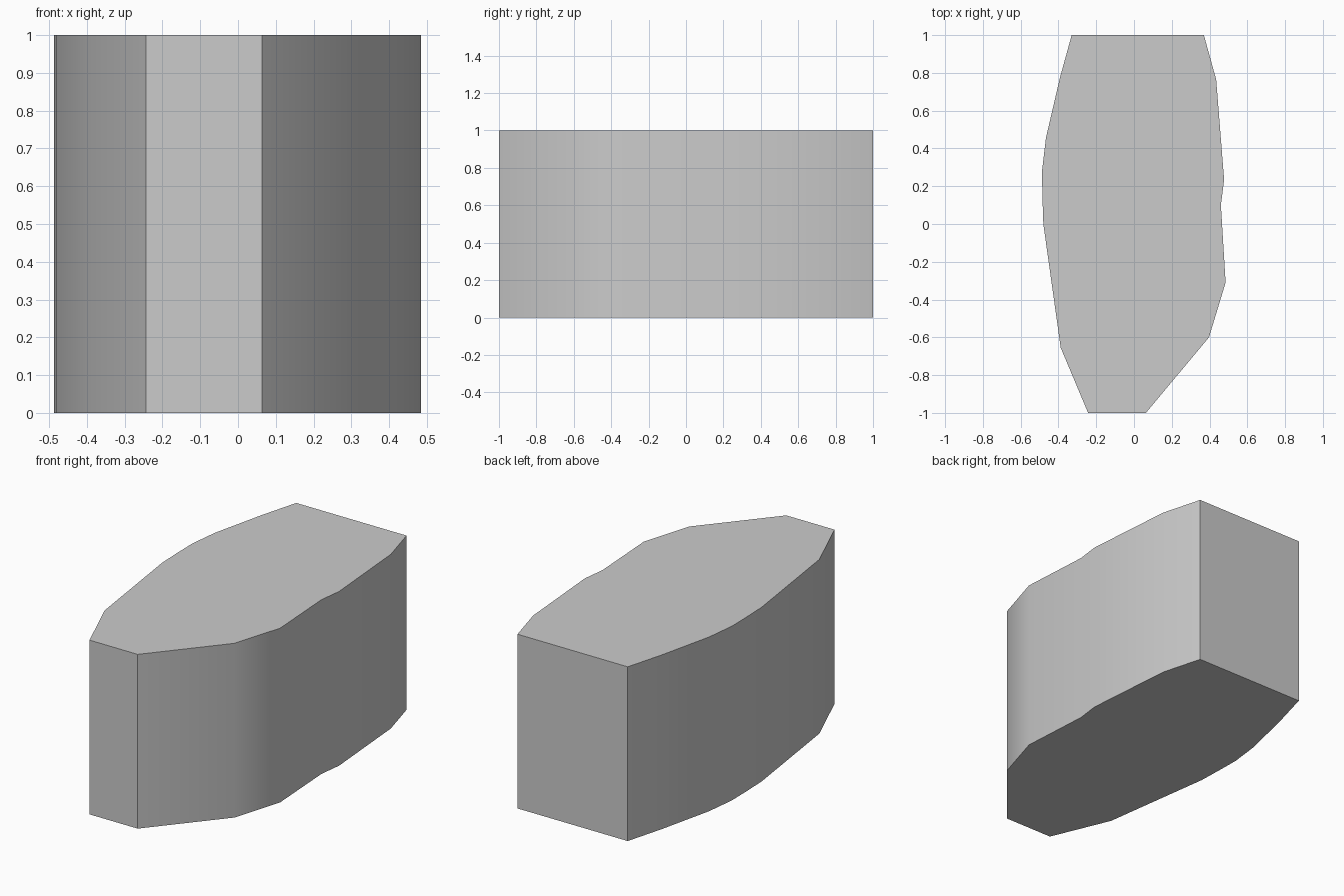
import bpy
import bmesh
from math import radians

cube = bpy.data.objects.get("Cube")
if cube:
    bpy.data.objects.remove(cube, do_unlink=True)

HEIGHT = 1.0

# Plain grey material
grey = bpy.data.materials.new("light grey")
grey.use_nodes = True
colour = (0.6, 0.6, 0.6, 1)
grey.diffuse_color = colour
grey.node_tree.nodes["Principled BSDF"].inputs["Base Color"].default_value = colour

# Outline of the block, counter-clockwise from the front left corner
outline = [
    (-0.243, -1), (0.063, -1), (0.397, -0.60), (0.485, -0.31),
    (0.46, 0.10), (0.477, 0.235), (0.435, 0.765), (0.37, 1),
    (-0.33, 1), (-0.392, 0.775), (-0.466, 0.457), (-0.487, 0.28),
    (-0.485, 0.15), (-0.48, 0),
    (-0.388, -0.655),
]

# Block body: the outline raised to its full height
bm = bmesh.new()
base = bm.faces.new([bm.verts.new((x, y, 0)) for x, y in outline])
raised = bmesh.ops.extrude_face_region(bm, geom=[base], use_keep_orig=True)
top_verts = [g for g in raised["geom"] if isinstance(g, bmesh.types.BMVert)]
bmesh.ops.translate(bm, verts=top_verts, vec=(0, 0, HEIGHT))
bmesh.ops.recalc_face_normals(bm, faces=bm.faces)
mesh = bpy.data.meshes.new("block_body")
bm.to_mesh(mesh)
bm.free()
mesh.materials.append(grey)

body = bpy.data.objects.new("block_body", mesh)
bpy.context.collection.objects.link(body)

# Smooth sides, crisp caps and end corners
bpy.ops.object.select_all(action="DESELECT")
body.select_set(True)
bpy.context.view_layer.objects.active = body
bpy.ops.object.shade_smooth_by_angle(angle=radians(30))
